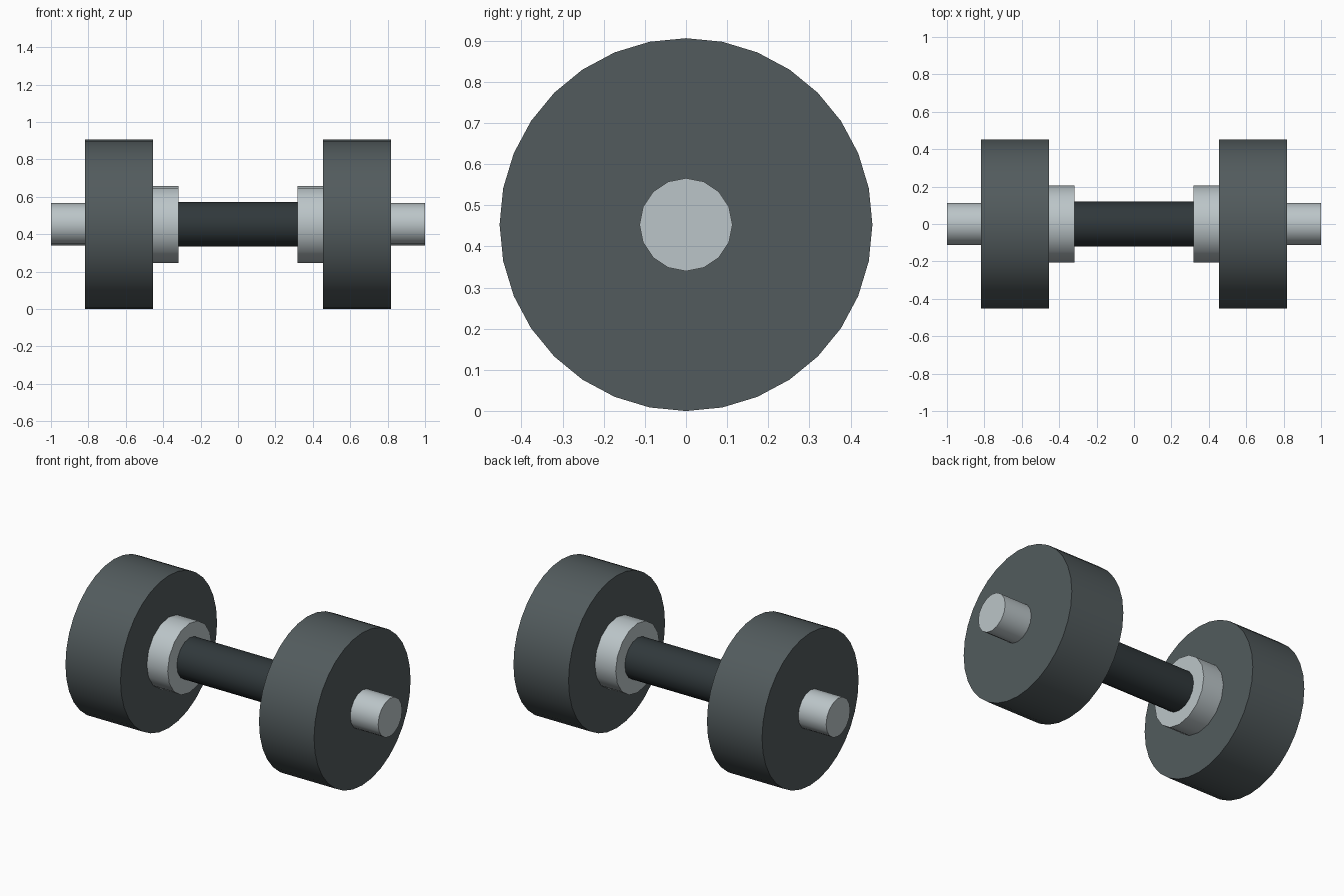
import bpy
import math

if "Cube" in bpy.data.objects:
    bpy.data.objects.remove(bpy.data.objects["Cube"])

AXIS_Z = 0.453  # height of the bar's centre line


def material(name, color):
    m = bpy.data.materials.new(name)
    m.diffuse_color = (*color, 1)
    m.use_nodes = True
    m.node_tree.nodes["Principled BSDF"].inputs["Base Color"].default_value = m.diffuse_color
    return m


steel = material("steel", (0.50, 0.56, 0.58))
iron = material("dark_iron", (0.085, 0.105, 0.11))
grip = material("black_grip", (0.03, 0.04, 0.044))


def disc(name, x0, x1, radius, sides, mat):
    """Capped cylinder along x from x0 to x1, with a vertex at the top."""
    bpy.ops.mesh.primitive_cylinder_add(
        vertices=sides, radius=radius, depth=x1 - x0,
        location=((x0 + x1) / 2, 0, AXIS_Z), rotation=(0, math.pi / 2, 0))
    obj = bpy.context.object
    obj.name = name
    obj.data.materials.append(mat)
    bpy.ops.object.shade_smooth_by_angle(angle=math.radians(40))
    return obj


# Central grip
disc("handle", -0.32, 0.32, 0.12, 16, grip)

# Collar, weight plate and bar end on each side
for side, s in (("left", -1), ("right", 1)):
    for part, a, b, radius, sides, mat in (
            ("collar", 0.318, 0.455, 0.206, 16, steel),
            ("weight_plate", 0.455, 0.817, 0.453, 32, iron),
            ("bar_end", 0.817, 1.0, 0.113, 16, steel)):
        x0, x1 = sorted((s * a, s * b))
        disc(f"{part}_{side}", x0, x1, radius, sides, mat)
